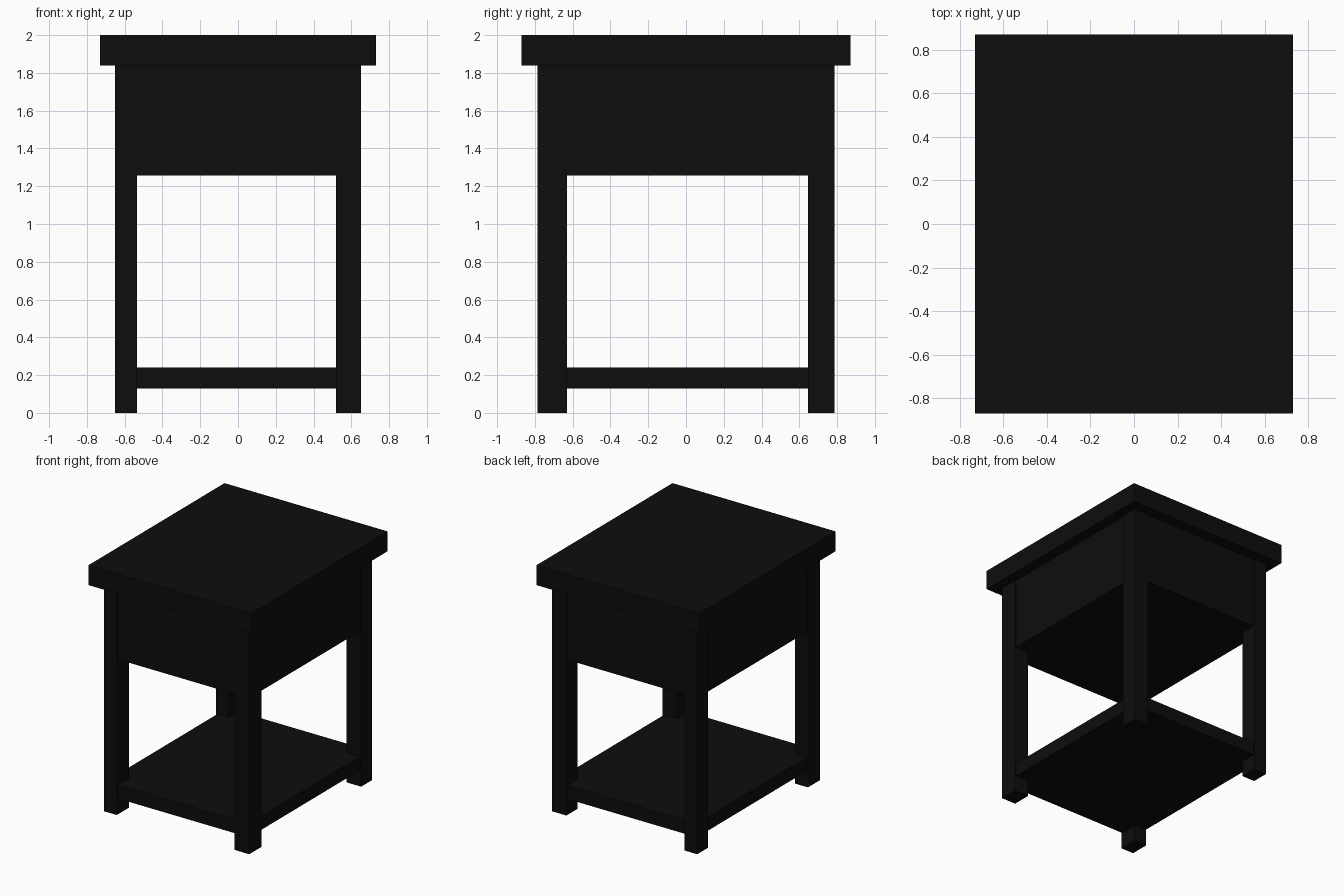
import bpy

if "Cube" in bpy.data.objects:
    bpy.data.objects.remove(bpy.data.objects["Cube"])

mat = bpy.data.materials.new("black_paint")
mat.diffuse_color = (0.004, 0.004, 0.004, 1)
mat.use_nodes = True
mat.node_tree.nodes["Principled BSDF"].inputs["Base Color"].default_value = mat.diffuse_color


def box(name, x, y, z):
    """Box from (min, max) ranges on each axis."""
    bpy.ops.mesh.primitive_cube_add(
        size=1, location=[(a + b) / 2 for a, b in (x, y, z)])
    ob = bpy.context.object
    ob.name = name
    ob.scale = [b - a for a, b in (x, y, z)]
    bpy.ops.object.transform_apply(location=False, rotation=False, scale=True)
    ob.data.materials.append(mat)
    return ob


# overhanging table top
box("table_top", (-0.73, 0.73), (-0.87, 0.87), (1.84, 2.0))

# four legs, running from the floor to the top
for xn, x in (("left", (-0.65, -0.535)), ("right", (0.52, 0.65))):
    for yn, y in (("front", (-0.785, -0.63)), ("back", (0.645, 0.785))):
        box(f"{yn}_{xn}_leg", x, y, (0, 1.84))

# closed drawer body and low shelf, set a hair inside the leg faces
box("drawer_body", (-0.643, 0.643), (-0.778, 0.778), (1.257, 1.84))
box("lower_shelf", (-0.64, 0.64), (-0.775, 0.775), (0.13, 0.24))
